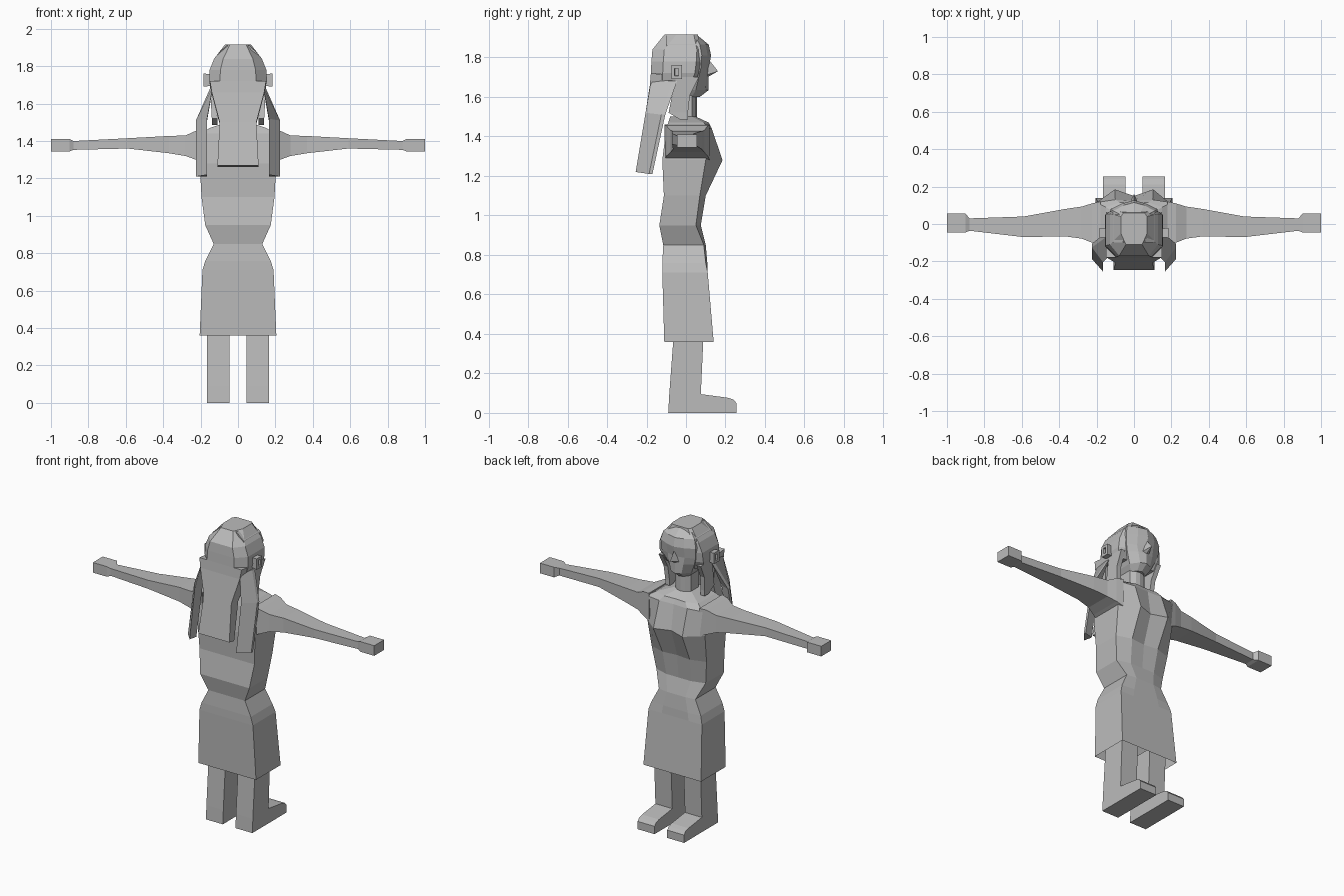
import bpy
import bmesh

cube = bpy.data.objects.get("Cube")
if cube:
    bpy.data.objects.remove(cube, do_unlink=True)

grey = bpy.data.materials.new("plain grey")
grey.use_nodes = True
COLOUR = (0.5, 0.5, 0.5, 1)
grey.diffuse_color = COLOUR
grey.node_tree.nodes["Principled BSDF"].inputs["Base Color"].default_value = COLOUR


def finish(name, bm):
    """Turn a bmesh into a flat shaded object."""
    bmesh.ops.recalc_face_normals(bm, faces=bm.faces)
    mesh = bpy.data.meshes.new(name)
    bm.to_mesh(mesh)
    bm.free()
    mesh.materials.append(grey)
    obj = bpy.data.objects.new(name, mesh)
    bpy.context.collection.objects.link(obj)
    return obj


def loft(name, rings, close_start=True, close_end=True):
    """Skin a list of equal length point rings."""
    bm = bmesh.new()
    loops = [[bm.verts.new(p) for p in ring] for ring in rings]
    for low, high in zip(loops, loops[1:]):
        for i in range(len(low)):
            j = (i + 1) % len(low)
            bm.faces.new((low[i], low[j], high[j], high[i]))
    if close_start:
        bm.faces.new(loops[0])
    if close_end:
        bm.faces.new(loops[-1])
    return finish(name, bm)


def symmetric(half, z):
    """Full ring from half a section running from the back middle to the front middle."""
    other = [(-x, y) for x, y in reversed(half[1:-1])]
    return [(x, y, z) for x, y in half + other]


def pair(make, name):
    """Build a part on the left and on the right."""
    for side, label in ((1, "left"), (-1, "right")):
        make(label + "_" + name, side)


def body_ring(z, w, back, side, front, middle):
    half = [(0, back), (w, back), (w, side), (w * 0.5, front), (0, middle)]
    return symmetric(half, z)


# Skirt, open at the hem
loft("skirt", [body_ring(*r) for r in (
    (0.36, 0.205, -0.11, 0.14, 0.14, 0.14),
    (0.71, 0.19, -0.12, 0.11, 0.11, 0.11),
    (0.76, 0.175, -0.12, 0.1, 0.108, 0.108),
    (0.85, 0.13, -0.115, 0.09, 0.1, 0.1))], close_start=False)

# Torso with the chest and sloping shoulders
loft("torso", [body_ring(*r) for r in (
    (0.85, 0.13, -0.115, 0.09, 0.1, 0.1),
    (0.95, 0.175, -0.135, 0.05, 0.075, 0.075),
    (1.1, 0.195, -0.112, 0.07, 0.1, 0.09),
    (1.28, 0.205, -0.12, 0.1, 0.185, 0.15),
    (1.44, 0.2, -0.1, 0.115, 0.13, 0.125),
    (1.47, 0.15, -0.09, 0.09, 0.115, 0.11),
    (1.5, 0.06, -0.08, 0.03, 0.05, 0.05))])

# Neck
loft("neck", [body_ring(z, 0.055, -0.05, 0.03, 0.05, 0.055) for z in (1.47, 1.64)])


# Arms: box sections along x, ending in square hands
def arm(name, side):
    stations = (
        (0.18, 1.28, 1.46, -0.11, 0.12),
        (0.225, 1.3, 1.455, -0.1, 0.11),
        (0.28, 1.32, 1.43, -0.078, 0.093),
        (0.37, 1.335, 1.427, -0.066, 0.08),
        (0.59, 1.36, 1.415, -0.07, 0.04),
        (0.88, 1.353, 1.4, -0.036, 0.03),
        (0.9, 1.345, 1.41, -0.045, 0.055),
        (1.0, 1.345, 1.41, -0.045, 0.055))
    loft(name, [[(side * x, a, lo), (side * x, b, lo), (side * x, b, hi), (side * x, a, hi)]
                for x, lo, hi, a, b in stations])


pair(arm, "arm")


# Legs: side profile with a forward foot, extruded across
def leg(name, side):
    profile = ((-0.06, 0.42), (-0.065, 0.36), (-0.085, 0.09), (-0.09, 0), (0.255, 0),
               (0.255, 0.05), (0.24, 0.068), (0.21, 0.077), (0.075, 0.095), (0.09, 0.42))
    loft(name, [[(side * x, y, z) for y, z in profile] for x in (0.045, 0.165)])


pair(leg, "leg")

# Face and skull
loft("head", [body_ring(*r) for r in (
    (1.6, 0.05, -0.05, 0.03, 0.06, 0.07),
    (1.635, 0.075, -0.08, 0.05, 0.1, 0.115),
    (1.7, 0.105, -0.1, 0.065, 0.102, 0.113),
    (1.745, 0.12, -0.1, 0.075, 0.1, 0.115),
    (1.81, 0.125, -0.1, 0.08, 0.11, 0.127),
    (1.865, 0.11, -0.1, 0.07, 0.1, 0.115),
    (1.91, 0.06, -0.1, 0.045, 0.055, 0.06))])

# Nose
bm = bmesh.new()
tip, bridge, left, right, base = [bm.verts.new(p) for p in (
    (0, 0.162, 1.73), (0, 0.115, 1.79), (0.028, 0.1, 1.71), (-0.028, 0.1, 1.71), (0, 0.1, 1.695))]
for face in ((tip, bridge, left), (tip, right, bridge), (tip, left, base), (tip, base, right)):
    bm.faces.new(face)
finish("nose", bm)


# Hair cap
def hair_ring(z, w, back, front):
    half = [(0, back), (w * 0.62, back), (w, back + 0.06), (w, front - 0.02),
            (w * 0.8, front), (0, front)]
    return symmetric(half, z)


loft("hair_cap", [hair_ring(*r) for r in (
    (1.66, 0.14, -0.18, 0.04),
    (1.72, 0.155, -0.178, 0.065),
    (1.78, 0.152, -0.175, 0.072),
    (1.84, 0.128, -0.17, 0.075),
    (1.915, 0.07, -0.11, 0.06))])

# Hair hanging down the back
loft("back_hair", [[(-w, y, z), (w, y, z), (w, y + t, z - 0.01), (-w, y + t, z - 0.01)]
                   for z, w, y, t in (
    (1.72, 0.15, -0.178, 0.1),
    (1.66, 0.14, -0.183, 0.09),
    (1.5, 0.098, -0.208, 0.07),
    (1.27, 0.11, -0.246, 0.05))])


# Hair flaps behind the ears, with a slanted outer face
def flap(name, side):
    rings = []
    for z, inner, outer, y, depth in (
            (1.68, 0.135, 0.15, -0.175, 0.13),
            (1.51, 0.165, 0.225, -0.205, 0.1),
            (1.21, 0.165, 0.225, -0.255, 0.085)):
        rings.append([(side * inner, y, z + 0.01), (side * outer, y + depth * 0.8, z),
                      (side * outer, y + depth, z), (side * inner, y + depth * 0.8, z)])
    loft(name, rings)


pair(flap, "hair_flap")


# Locks hanging in front of the ears
def lock(name, side):
    rings = []
    for z, x, back, front in ((1.7, 0.15, -0.05, 0.065), (1.61, 0.145, -0.07, 0.02),
                              (1.52, 0.14, -0.088, 0.01), (1.485, 0.14, -0.03, 0.01)):
        rings.append([(side * x, back, z), (side * x, front, z),
                      (side * (x - 0.03), front, z), (side * (x - 0.03), back, z)])
    loft(name, rings)


pair(lock, "hair_lock")


# Ears: small blocks with a sunken middle
def ear(name, side):
    rings = []
    for x, grow in ((0.14, 0), (0.185, 0.004), (0.185, -0.012), (0.165, -0.014)):
        a, b, lo, hi = -0.07 - grow, -0.025 + grow, 1.695 - grow, 1.757 + grow
        rings.append([(side * x, a, lo), (side * x, b, lo), (side * x, b, hi), (side * x, a, hi)])
    loft(name, rings)


pair(ear, "ear")
